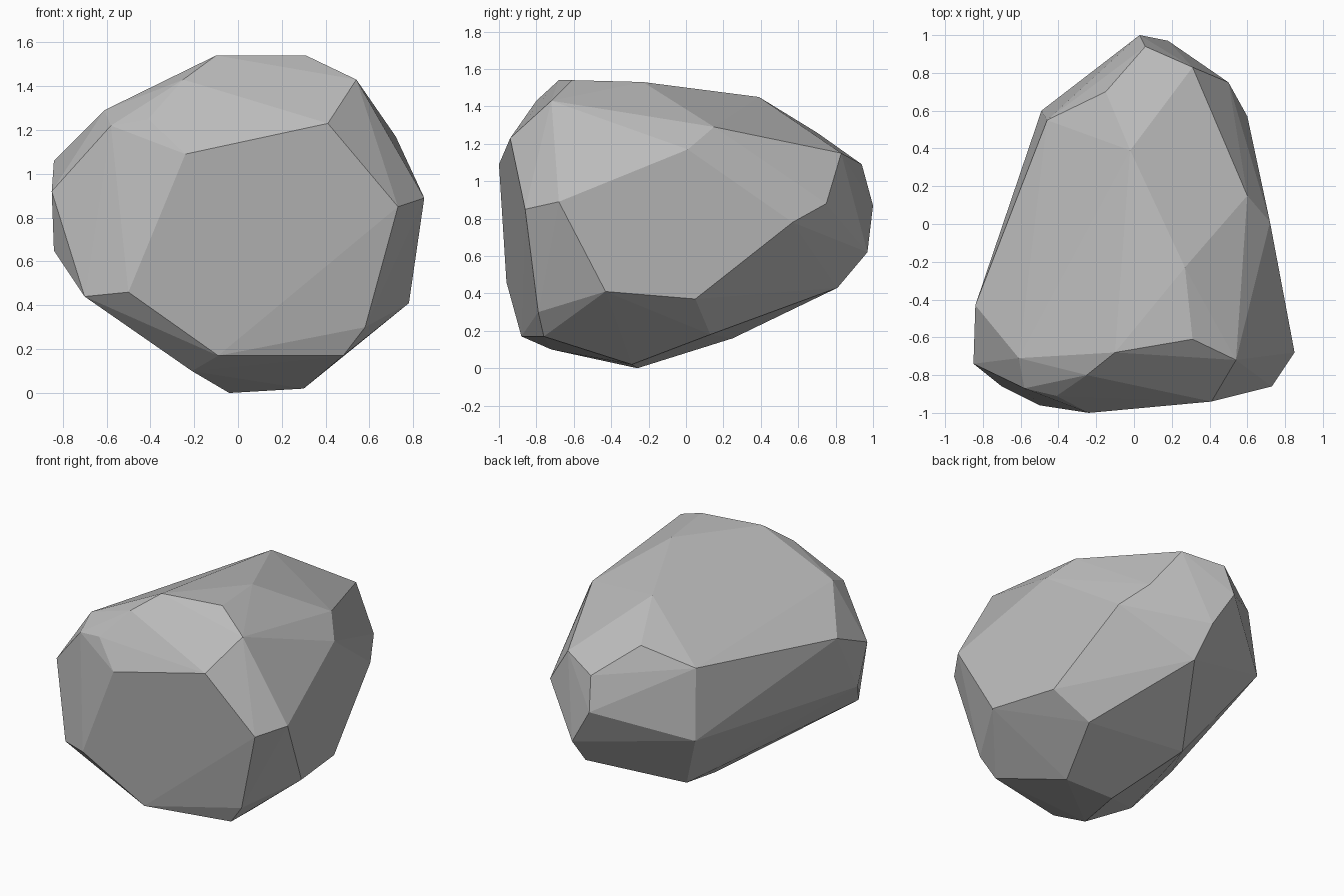
import bpy
import bmesh
import math
from mathutils import Vector

default_cube = bpy.data.objects.get("Cube")
if default_cube:
    bpy.data.objects.remove(default_cube, do_unlink=True)


def make_material(name, value):
    """One plain grey for the viewport and the render."""
    material = bpy.data.materials.new(name)
    colour = (value, value, value, 1.0)
    material.use_nodes = True
    material.diffuse_color = colour
    shader = material.node_tree.nodes["Principled BSDF"]
    shader.inputs["Base Color"].default_value = colour
    shader.inputs["Roughness"].default_value = 0.9
    return material


def corners(text_free_points, unit=0.01):
    """Corner positions are noted in hundredths of a unit."""
    return [Vector(point) * unit for point in text_free_points]


def chipped_stone(name, bands, material):
    """Wrap a faceted skin tightly around bands of chipped corners."""
    mesh_builder = bmesh.new()
    for band in bands:
        for position in corners(band):
            mesh_builder.verts.new(position)
    hull = bmesh.ops.convex_hull(mesh_builder, input=mesh_builder.verts)
    leftovers = {item for item in hull["geom_interior"] + hull["geom_unused"]
                 if isinstance(item, bmesh.types.BMVert) and item.is_valid}
    bmesh.ops.delete(mesh_builder, geom=list(leftovers), context="VERTS")
    # Merge almost coplanar triangles into broad chipped facets
    bmesh.ops.dissolve_limit(mesh_builder, angle_limit=math.radians(2),
                             verts=mesh_builder.verts, edges=mesh_builder.edges)
    bmesh.ops.recalc_face_normals(mesh_builder, faces=mesh_builder.faces)

    mesh = bpy.data.meshes.new(name)
    mesh_builder.to_mesh(mesh)
    mesh_builder.free()
    mesh.materials.append(material)
    for polygon in mesh.polygons:
        polygon.use_smooth = False
    stone = bpy.data.objects.new(name, mesh)
    bpy.context.collection.objects.link(stone)
    return stone


# Underside: the narrow keel the stone rests on
underside = [(-4, -26, 0), (30, -29, 2), (-21, -72, 10), (-9, -88, 17),
             (48, -76, 17), (58, -79, 30), (47, 13, 18), (-18, 25, 16)]

# Lower belt: flare from the keel out to the widest part
lower_belt = [(-50, -96, 46), (-70, -86, 44), (-84, -65, 65), (-49, 60, 66),
              (19, 81, 43), (18, 97, 62), (69, 5, 37), (78, -43, 41)]

# Middle belt: the widest part, running round to the pointed back
middle_belt = [(73, -86, 85), (85, -68, 89), (60, 57, 78), (50, 75, 88),
               (3, 100, 87), (6, 94, 109), (-46, 55, 113),
               (-84, -43, 106), (-85, -74, 92)]

# Shoulder: sloping facets below the top
shoulder = [(-24, -100, 109), (41, -94, 123), (72, 1, 117), (31, 83, 115),
            (-15, 70, 126), (-61, -71, 129), (-58, -87, 122), (-41, -91, 125)]

# Crown: the gently sloping top facet
crown = [(54, -72, 143), (31, -61, 154), (-10, -68, 154), (-25, -80, 143),
         (27, -23, 153), (60, 15, 129), (-2, 39, 145)]

stone_grey = make_material("stone_grey", 0.5)
chipped_stone("boulder", [underside, lower_belt, middle_belt, shoulder, crown],
              stone_grey)
